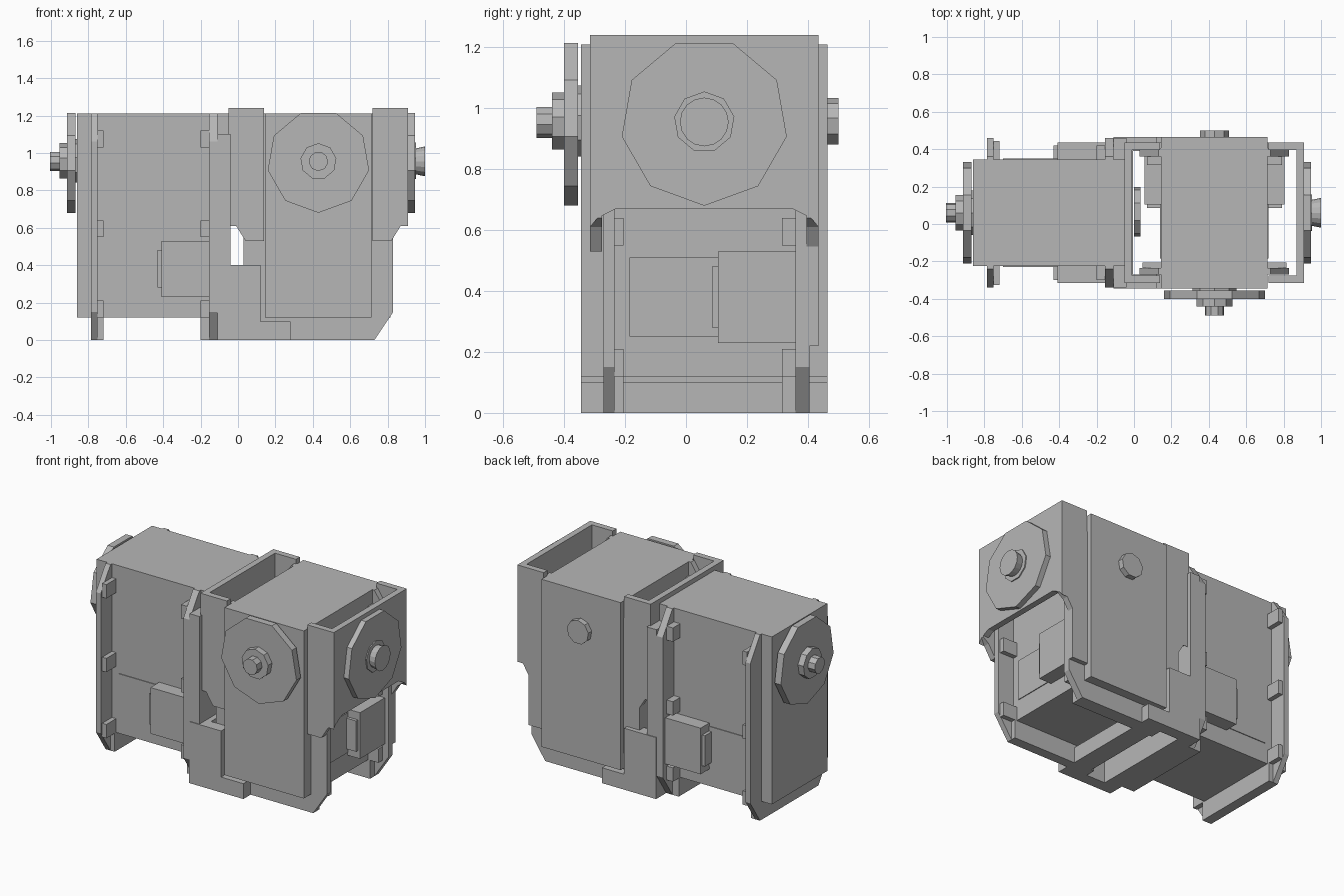
import bpy
import bmesh
import math

cube = bpy.data.objects.get("Cube")
if cube:
    bpy.data.objects.remove(cube, do_unlink=True)

grey = bpy.data.materials.new("plain_grey")
grey.use_nodes = True
COLOUR = (0.47, 0.47, 0.47, 1)
grey.diffuse_color = COLOUR
grey.node_tree.nodes["Principled BSDF"].inputs["Base Color"].default_value = COLOUR


def prism(name, axis, profile, start, end, taper=None):
    """Extrude a (side, height) profile along x or y."""
    bm = bmesh.new()
    far = taper or profile

    def ring(points, depth):
        return [bm.verts.new((depth, s, z) if axis == "x" else (s, depth, z))
                for s, z in points]

    a, b = ring(profile, start), ring(far, end)
    bm.faces.new(a)
    bm.faces.new(b)
    count = len(a)
    for i in range(count):
        j = (i + 1) % count
        bm.faces.new((a[i], a[j], b[j], b[i]))
    bmesh.ops.recalc_face_normals(bm, faces=bm.faces[:])
    mesh = bpy.data.meshes.new(name)
    bm.to_mesh(mesh)
    bm.free()
    mesh.materials.append(grey)
    obj = bpy.data.objects.new(name, mesh)
    bpy.context.collection.objects.link(obj)
    return obj


def rect(s0, s1, z0, z1):
    return [(s0, z0), (s1, z0), (s1, z1), (s0, z1)]


def box(name, x0, x1, y0, y1, z0, z1):
    return prism(name, "x", rect(y0, y1, z0, z1), x0, x1)


def polygon(side, radius, sides, first):
    return [(side + radius * math.cos(first + math.tau * i / sides),
             SHAFT_Z + radius * math.sin(first + math.tau * i / sides))
            for i in range(sides)]


SHAFT_Z = 0.955
UP, DOWN = math.pi / 2, -math.pi / 2
HALF = 0.285


def servo(label, axis, front, mid, rim_end):
    """One motor: shaft along the axis, mid is the lateral centre."""
    def part(name, profile, u0, u1):
        return prism(label + "_" + name, axis,
                     [(mid + s, z) for s, z in profile], front + u0, front + u1)

    # Casing with front and rear covers
    part("casing", rect(-HALF, HALF, 0.12, 1.21), 0, 0.81)

    # Chamfered flanges
    half_flange = [(0.3, 0), (0.4, 0.15), (0.4, 1.06), (0.3, 1.21)]
    flange = half_flange + [(-s, z) for s, z in reversed(half_flange)]
    part("front_flange", flange, 0.075, 0.11)
    part("rear_flange", flange, 0.705, 0.75)
    part("front_foot", rect(-0.3, 0.3, 0, 0.12), 0.075, 0.14)
    part("rear_foot", rect(-0.3, 0.3, 0, 0.12), 0.66, 0.75)

    # Rear cover rim
    part("rear_rim", rect(-0.4, 0.4, 0.22, 1.1), 0.75, rim_end)

    for sign, side in ((1, "plus"), (-1, "minus")):
        def strip(name, s0, s1, z0, z1, u0, u1):
            part(name + "_" + side, rect(sign * s0, sign * s1, z0, z1), u0, u1)

        # Clip tabs on both flanges
        for i, z in enumerate((0.12, 0.55, 1.03)):
            strip(f"front_tab_{i}", HALF, 0.385, z, z + 0.09, 0.11, 0.14)
            strip(f"rear_tab_{i}", HALF, 0.36, z, z + 0.09, 0.66, 0.705)
        # Cable socket and its panel
        strip("socket", HALF, 0.375, 0.23, 0.53, 0.45, 0.71)
        strip("socket_lip", HALF, 0.36, 0.28, 0.48, 0.43, 0.45)
        strip("side_panel", HALF, 0.29, 0.25, 0.51, 0.16, 0.45)

    # Horn, hub and shaft
    for name, radius, first, u0, u1 in (("horn", 0.275, DOWN, -0.055, -0.01),
                                        ("hub", 0.097, UP, -0.095, -0.055),
                                        ("shaft", 0.052, DOWN, -0.145, -0.095),
                                        ("shaft_collar", 0.12, UP, -0.01, 0)):
        prism(label + "_" + name, axis, polygon(mid, radius, 9, first),
              front + u0, front + u1)


servo("left_motor", "x", -0.86, 0.06, 0.82)
servo("front_motor", "y", -0.345, 0.43, 0.78)
prism("rear_bearing", "y", polygon(0.43, 0.078, 9, UP), 0.465, 0.5)

# Open-topped hinge covers on both sides of the front motor
wall = [(0.29, 1.24), (0.48, 1.24), (0.48, 0.64), (0.44, 0.61), (0.39, 0.53), (0.29, 0.53)]
plate = [(-0.315, 1.24), (0.435, 1.24), (0.435, 0.61), (0.41, 0.64), (0.35, 0.67),
         (-0.23, 0.67), (-0.29, 0.64), (-0.315, 0.61)]
for sign, side in ((1, "left"), (-1, "right")):
    profile = [(0.43 + sign * s, z) for s, z in wall]
    prism(side + "_hinge_front_wall", "y", profile, -0.315, -0.275)
    prism(side + "_hinge_rear_wall", "y", profile, 0.395, 0.435)
    prism(side + "_hinge_plate", "x", plate, 0.43 + sign * 0.44, 0.43 + sign * 0.48)

# Hinge disc with tapered pin, and the inner disc
prism("hinge_disc", "x", polygon(0.06, 0.275, 9, DOWN), 0.91, 0.945)
prism("hinge_collar", "x", polygon(0.06, 0.1, 9, UP), 0.945, 0.952)
prism("hinge_pin", "x", polygon(0.06, 0.068, 16, UP), 0.945, 1.0,
      polygon(0.06, 0.08, 16, UP))
prism("inner_disc", "x", polygon(0.065, 0.135, 9, DOWN), 0, 0.035)

# Bracket joining the two motors
foot = [(-0.11, 0), (0.28, 0), (0.28, 0.1), (0.12, 0.1), (0.12, 0.4), (-0.11, 0.4)]
prism("bracket_front", "y", foot, -0.345, -0.27)
prism("bracket_rear", "y", foot, 0.39, 0.465)
box("bracket_cross_wall", -0.11, -0.005, -0.345, 0.465, 0, 0.4)
box("bracket_cross_bar", 0.15, 0.28, -0.345, 0.465, 0, 0.1)
